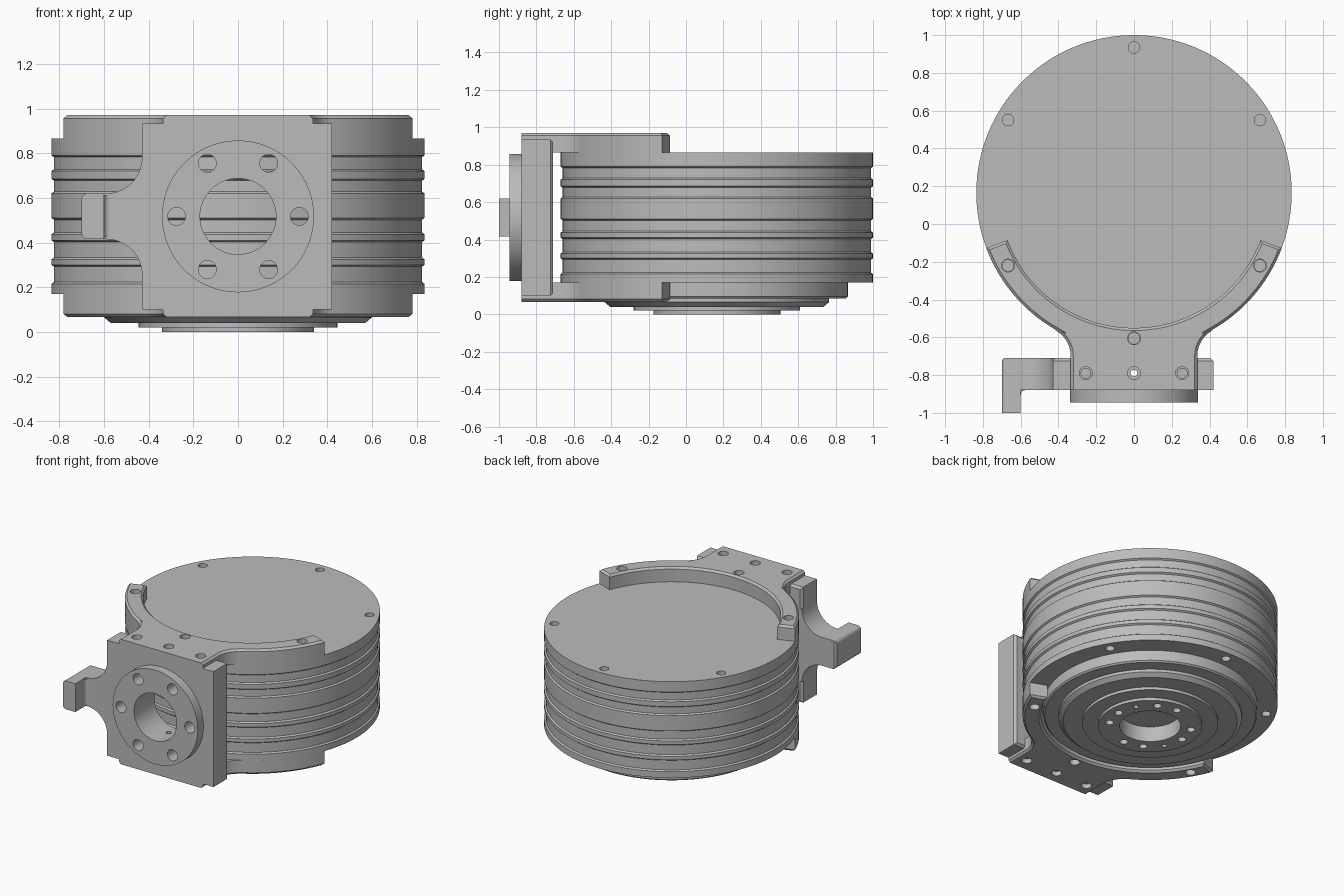
import bpy, bmesh
from math import sin, cos, radians, pi
from mathutils import Matrix, Vector

if "Cube" in bpy.data.objects:
    bpy.data.objects.remove(bpy.data.objects["Cube"], do_unlink=True)

grey = bpy.data.materials.new("machined_grey")
grey.use_nodes = True
grey.diffuse_color = (0.5, 0.5, 0.5, 1)
grey.node_tree.nodes["Principled BSDF"].inputs["Base Color"].default_value = grey.diffuse_color

CY = 0.165       # drum axis
R = 0.835        # drum radius
MID = 0.517      # mid height
FRONT = -0.88    # mounting face
BACK = -0.71


def make(name, bm):
    bmesh.ops.recalc_face_normals(bm, faces=bm.faces[:])
    mesh = bpy.data.meshes.new(name)
    bm.to_mesh(mesh)
    bm.free()
    mesh.materials.append(grey)
    obj = bpy.data.objects.new(name, mesh)
    bpy.context.collection.objects.link(obj)
    return obj


def activate(obj):
    bpy.ops.object.select_all(action='DESELECT')
    obj.select_set(True)
    bpy.context.view_layer.objects.active = obj


def finish(obj):
    activate(obj)
    bpy.ops.object.shade_smooth_by_angle(angle=radians(30))


def add_cylinder(bm, start, end, radius, segments=32):
    a, b = Vector(start), Vector(end)
    axis = b - a
    turn = Vector((0, 0, 1)).rotation_difference(axis).to_matrix().to_4x4()
    bmesh.ops.create_cone(bm, cap_ends=True, segments=segments, radius1=radius, radius2=radius,
                          depth=axis.length, matrix=Matrix.Translation((a + b) / 2) @ turn)


def cut(obj, holes):
    bm = bmesh.new()
    for start, end, radius in holes:
        add_cylinder(bm, start, end, radius, 64 if radius > 0.1 else 32)
    cutter = make("hole_cutter", bm)
    cutter.hide_render = True
    mod = obj.modifiers.new("holes", 'BOOLEAN')
    mod.operation = 'DIFFERENCE'
    mod.solver = 'EXACT'
    mod.object = cutter
    activate(obj)
    bpy.ops.object.modifier_apply(modifier=mod.name)
    bpy.data.objects.remove(cutter, do_unlink=True)


def arc(cx, cy, r, a0, a1, n):
    angles = [radians(a0 + (a1 - a0) * i / n) for i in range(n + 1)]
    return [(cx + r * cos(a), cy + r * sin(a)) for a in angles]


def prism(points, depth):
    """Closed outline of 3D points pushed along a vector."""
    bm = bmesh.new()
    face = bm.faces.new([bm.verts.new(p) for p in points])
    out = bmesh.ops.extrude_face_region(bm, geom=[face])
    moved = [v for v in out["geom"] if isinstance(v, bmesh.types.BMVert)]
    bmesh.ops.translate(bm, verts=moved, vec=depth)
    return bm


def box(x, y, z):
    return prism([(x[0], y[0], z[0]), (x[1], y[0], z[0]), (x[1], y[0], z[1]), (x[0], y[0], z[1])],
                 (0, y[1] - y[0], 0))


def chamfer(bm, test, width, segments=1):
    edges = [e for e in bm.edges if test(*e.verts)]
    bmesh.ops.bevel(bm, geom=edges, offset=width, segments=segments, affect='EDGES', profile=0.5)


# Drum: turned profile with a stepped base and grooved side
profile = [(0.2, 0.11), (0.2, 0), (0.34, 0), (0.34, 0.02), (0.445, 0.02), (0.445, 0.04),
           (0.57, 0.04), (0.6, 0.065), (0.6, 0.085), (0.69, 0.085), (0.7, 0.095), (0.7, 0.17), (R, 0.17)]
for low, high in [(0.215, 0.3), (0.325, 0.41), (0.437, 0.51), (0.62, 0.685), (0.72, 0.79)]:
    profile += [(R, low), (R - 0.011, low + 0.008), (R - 0.011, high - 0.008), (R, high)]
profile.append((R, 0.865))
SEG = 128
bm = bmesh.new()
rings = [[bm.verts.new((r * cos(2 * pi * i / SEG), CY + r * sin(2 * pi * i / SEG), z))
          for i in range(SEG)] for r, z in profile]
for lower, upper in zip(rings, rings[1:]):
    for i in range(SEG):
        j = (i + 1) % SEG
        bm.faces.new((lower[i], lower[j], upper[j], upper[i]))
bm.faces.new(rings[0])
bm.faces.new(rings[-1])
drum = make("drum_body", bm)

# Drum screw holes: six per rim, a ring of bolts and two pins in the base
rim = [(0.77 * cos(radians(a)), CY + 0.77 * sin(radians(a))) for a in range(30, 390, 60)]
holes = []
for x, y in rim:
    holes += [((x, y, 0.8), (x, y, 0.9), 0.03), ((x, y, 0.1), (x, y, 0.23), 0.03)]
for a in range(0, 360, 30):
    if a % 180 != 120:
        x, y = 0.27 * cos(radians(a)), CY + 0.27 * sin(radians(a))
        holes.append(((x, y, -0.05), (x, y, 0.06), 0.017 if a % 180 == 30 else 0.027))
cut(drum, holes)
finish(drum)

# Clamp brackets: crescent arms with a filleted neck, mirrored above and below
FILLET, NECK = 0.158, 0.335
right_side = (arc(0, CY, R, -20.5, -60.6, 24)
              + arc(NECK + FILLET, -0.7, FILLET, 119.4, 180, 10) + [(NECK, FRONT)])
outline = right_side + [(-x, y) for x, y in reversed(right_side)]
outline += arc(0, CY, 0.715, -159.5, -20.5, 64)
neck_holes = [(-0.255, -0.79), (0, -0.79), (0.255, -0.79)]
for name, inner, outer in [("upper_bracket", 0.865, 0.97), ("lower_bracket", 0.17, 0.067)]:
    bm = prism([(x, y, inner) for x, y in outline], (0, 0, outer - inner))
    chamfer(bm, lambda a, b: abs(a.co.z - outer) < 1e-4 and abs(b.co.z - outer) < 1e-4
            and max(a.co.y, b.co.y) > FRONT + 0.01, 0.014)
    bracket = make(name, bm)
    low, high = min(inner, outer) - 0.03, max(inner, outer) + 0.03
    cut(bracket, [((x, y, low), (x, y, high), 0.034) for x, y in neck_holes + rim
                  if y < 0])
    finish(bracket)

# Mounting plate with its bore, bolt circle and vertical screw holes
bolts = [((0.275 * cos(radians(a)), -1.1, MID + 0.275 * sin(radians(a))),
          (0.275 * cos(radians(a)), -0.6, MID + 0.275 * sin(radians(a))), 0.04)
         for a in range(0, 360, 60)]
bore = [((0, -1.1, MID), (0, -0.6, MID), 0.17)]
bm = box((-0.43, 0.42), (FRONT, BACK), (0.1, 0.934))
chamfer(bm, lambda a, b: a.co.y > BACK - 0.01 and b.co.y > BACK - 0.01, 0.015)
plate = make("mounting_plate", bm)
cut(plate, bore + bolts)
screws = [((0, -0.79, 0), (0, -0.79, 1.1), 0.018)]
for x in (-0.255, 0.255):
    screws += [((x, -0.79, 0.83), (x, -0.79, 1), 0.026), ((x, -0.79, 0.03), (x, -0.79, 0.2), 0.026)]
cut(plate, screws)
finish(plate)

# Round flange on the mounting face
bm = bmesh.new()
add_cylinder(bm, (0, -0.945, MID), (0, FRONT + 0.002, MID), 0.34, 96)
flange = make("front_flange", bm)
cut(flange, bore + bolts)
finish(flange)

# Side arm flaring out of the plate, ending in a forward tab
arm = ([(-0.4, 0.78)] + arc(-0.59, 0.78, 0.16, 0, -90, 14) + [(-0.7, 0.62), (-0.7, 0.415)]
       + arc(-0.59, 0.255, 0.16, 90, 0, 14) + [(-0.4, 0.255)])
bm = prism([(x, FRONT, z) for x, z in arm], (0, BACK - FRONT, 0))
chamfer(bm, lambda a, b: a.co.x < -0.69 and b.co.x < -0.69
        and abs(a.co.z - b.co.z) < 1e-4, 0.025, 3)
chamfer(bm, lambda a, b: a.co.x < -0.69 and b.co.x < -0.69
        and a.co.y > BACK - 0.01 and b.co.y > BACK - 0.01, 0.012)
finish(make("side_arm", bm))

bm = box((-0.7, -0.6), (-1, FRONT + 0.01), (0.415, 0.62))
chamfer(bm, lambda a, b: abs(a.co.y - b.co.y) > 0.05 and a.co.x < -0.69, 0.025, 3)
finish(make("arm_tab", bm))

# Small fillet inside the hook corner
corner = [(-0.605, FRONT + 0.005), (-0.605, FRONT - 0.025)] + arc(-0.575, FRONT - 0.025, 0.025, 180, 90, 6)
corner.append((-0.575, FRONT + 0.005))
finish(make("hook_fillet", prism([(x, y, 0.425) for x, y in corner], (0, 0, 0.185))))
